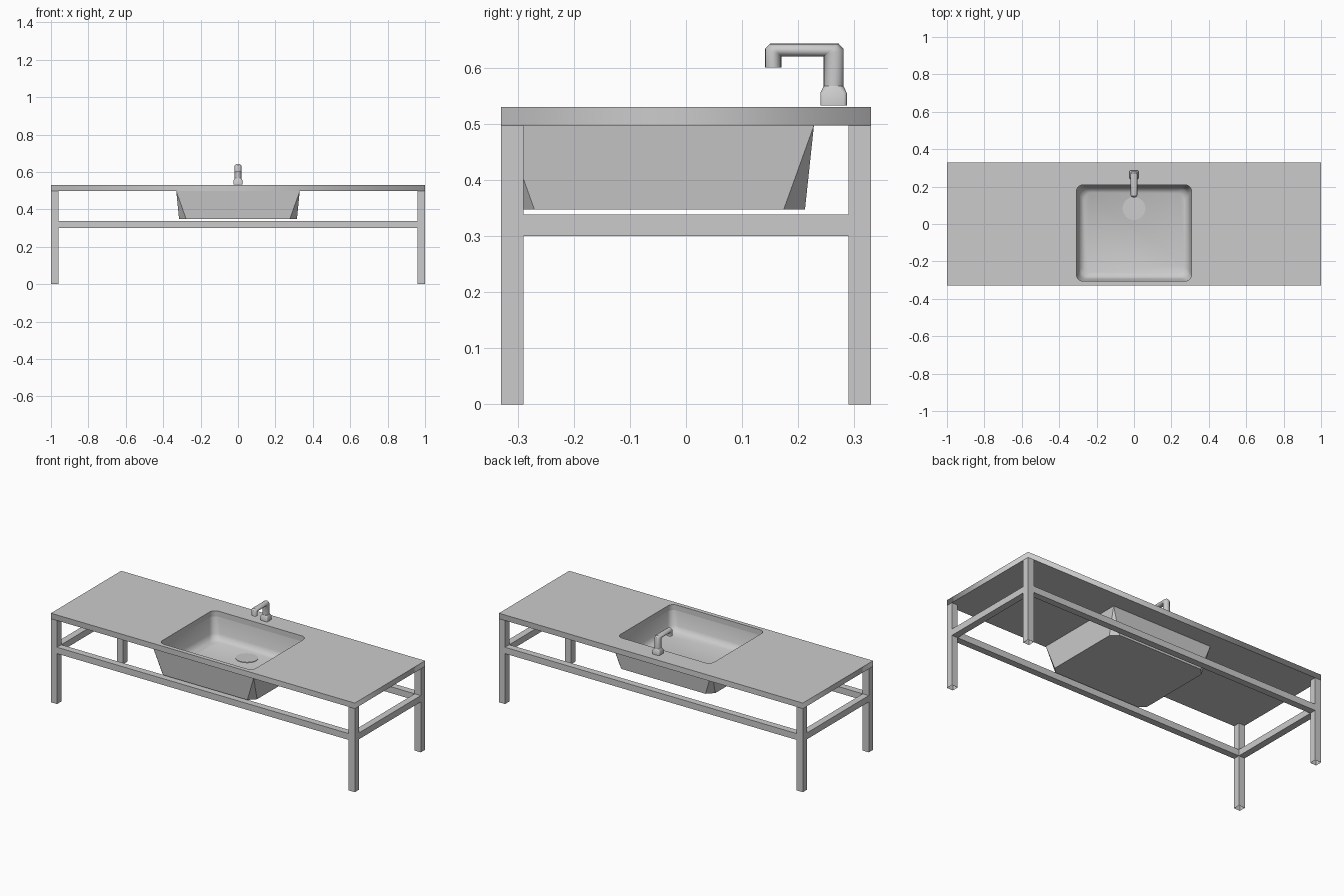
import bpy, bmesh
from math import sin, cos, pi, radians

if "Cube" in bpy.data.objects:
    bpy.data.objects.remove(bpy.data.objects["Cube"])


def loft(name, rings, cap_start=False, cap_end=False, smooth=None):
    """Skin a stack of equal-length rings (counter-clockwise, seen from above)."""
    bm = bmesh.new()
    loops = [[bm.verts.new(p) for p in r] for r in rings]
    n = len(loops[0])
    for a, b in zip(loops, loops[1:]):
        for j in range(n):
            k = (j + 1) % n
            bm.faces.new((a[j], a[k], b[k], b[j]))
    if cap_start:
        bm.faces.new(loops[0][::-1])
    if cap_end:
        bm.faces.new(loops[-1])
    bmesh.ops.remove_doubles(bm, verts=bm.verts, dist=1e-5)
    me = bpy.data.meshes.new(name)
    bm.to_mesh(me)
    bm.free()
    ob = bpy.data.objects.new(name, me)
    bpy.context.collection.objects.link(ob)
    if smooth:
        bpy.ops.object.select_all(action='DESELECT')
        ob.select_set(True)
        bpy.context.view_layer.objects.active = ob
        bpy.ops.object.shade_smooth_by_angle(angle=radians(smooth))
    return ob


def rounded_rect(hx, hy, r, z, cy=0, seg=5, tilt=0):
    pts = []
    for q, (sx, sy) in enumerate([(1, 1), (-1, 1), (-1, -1), (1, -1)]):
        for i in range(seg + 1):
            a = (q + i / seg) * pi / 2
            y = sy * (hy - r) + r * sin(a)
            pts.append((sx * (hx - r) + r * cos(a), cy + y, z + tilt * (hy - y)))
    return pts


def box(name, x0, x1, y0, y1, z0, z1, bottom=True):
    rings = [[(x0, y0, z), (x1, y0, z), (x1, y1, z), (x0, y1, z)] for z in (z0, z1)]
    return loft(name, rings, bottom, True)


W, D, T = 1.0, 0.33, 0.04
Z_UNDER, Z_TOP = 0.497, 0.53
BY = -0.048                      # basin centre in y

# Counter slab with the basin opening: filled flat outline, extruded
cu = bpy.data.curves.new("countertop", 'CURVE')
cu.dimensions = '2D'
cu.fill_mode = 'BOTH'
cu.extrude = (Z_TOP - Z_UNDER) / 2
outline = [(-W, -D, 0), (W, -D, 0), (W, D, 0), (-W, D, 0)]
for pts in (outline, rounded_rect(0.308, 0.257, 0.035, 0, BY)):
    sp = cu.splines.new('POLY')
    sp.points.add(len(pts) - 1)
    for p, co in zip(sp.points, pts):
        p.co = (*co, 1)
    sp.use_cyclic_u = True
top = bpy.data.objects.new("countertop", cu)
top.location.z = (Z_TOP + Z_UNDER) / 2
bpy.context.collection.objects.link(top)
bpy.context.view_layer.objects.active = top
top.select_set(True)
bpy.ops.object.convert(target='MESH')

# Four legs (open at the foot) and the lower rails
for sx, side in ((-1, "left"), (1, "right")):
    xa, xb = sorted((sx * W, sx * (W - T)))
    for sy, end in ((-1, "front"), (1, "back")):
        ya, yb = sorted((sy * D, sy * (D - T)))
        box(f"{end}_{side}_leg", xa, xb, ya, yb, 0, Z_UNDER, bottom=False)
    box(f"{side}_rail", xa, xb, -D + T, D - T, 0.30, 0.338)
for sy, end in ((-1, "front"), (1, "back")):
    ya, yb = sorted((sy * D, sy * (D - T)))
    box(f"{end}_rail", -W + T, W - T, ya, yb, 0.30, 0.338)

# Basin outer shell: octagonal floor flaring to a sharp-cornered rectangle
def octagon(hx, hy, c, z):
    return [(x, BY + y, z) for x, y in (
        (hx, hy - c), (hx - c, hy), (c - hx, hy), (-hx, hy - c),
        (-hx, c - hy), (c - hx, -hy), (hx - c, -hy), (hx, c - hy))]


loft("basin_shell", [octagon(0.315, 0.26, 0.038, 0.347),
                     octagon(0.33, 0.276, 0, Z_UNDER)], cap_start=True)

# Basin bowl: smooth walls running into a floor that falls to the drain
loft("basin_bowl", [
    rounded_rect(0.308, 0.257, 0.035, Z_UNDER, BY),
    rounded_rect(0.296, 0.245, 0.040, 0.405, BY, tilt=0.02),
    rounded_rect(0.288, 0.237, 0.045, 0.382, BY, tilt=0.03),
    rounded_rect(0.268, 0.217, 0.045, 0.369, BY, tilt=0.03)],
    cap_end=True, smooth=60)

# Drain cover
R = 0.061
loft("drain_cover", [[(R * cos(a), 0.083 + R * sin(a), z + 0.03 * (0.086 - R * sin(a)))
                      for a in (2 * pi * i / 32 for i in range(32))]
                     for z in (0.369, 0.372)], cap_end=True, smooth=30)

# Tap base: rounded square foot with a tapered collar
FY = 0.263
loft("tap_base", [rounded_rect(0.0235, 0.0235, 0.006, 0.533, FY, 3),
                  rounded_rect(0.0235, 0.0235, 0.006, 0.555, FY, 3),
                  rounded_rect(0.018, 0.018, 0.012, 0.567, FY, 3)], True, True, 35)

# Tap spout: sections given as outer and inner (y, z) points
sections = [((0.281, 0.566), (0.245, 0.566)), ((0.281, 0.633), (0.245, 0.62)),
            ((0.272, 0.643), (0.245, 0.62)), ((0.150, 0.643), (0.170, 0.62)),
            ((0.141, 0.634), (0.170, 0.62)), ((0.141, 0.600), (0.170, 0.60))]
rings = []
for (y1, z1), (y0, z0) in sections:
    cy, cz = (y0 + y1) / 2, (z0 + z1) / 2
    rings.append([(-0.018 * sin(a), cy + (y1 - cy) * cos(a), cz + (z1 - cz) * cos(a))
                  for a in (2 * pi * i / 16 for i in range(16))])
loft("tap_spout", rings, True, True, 40)
